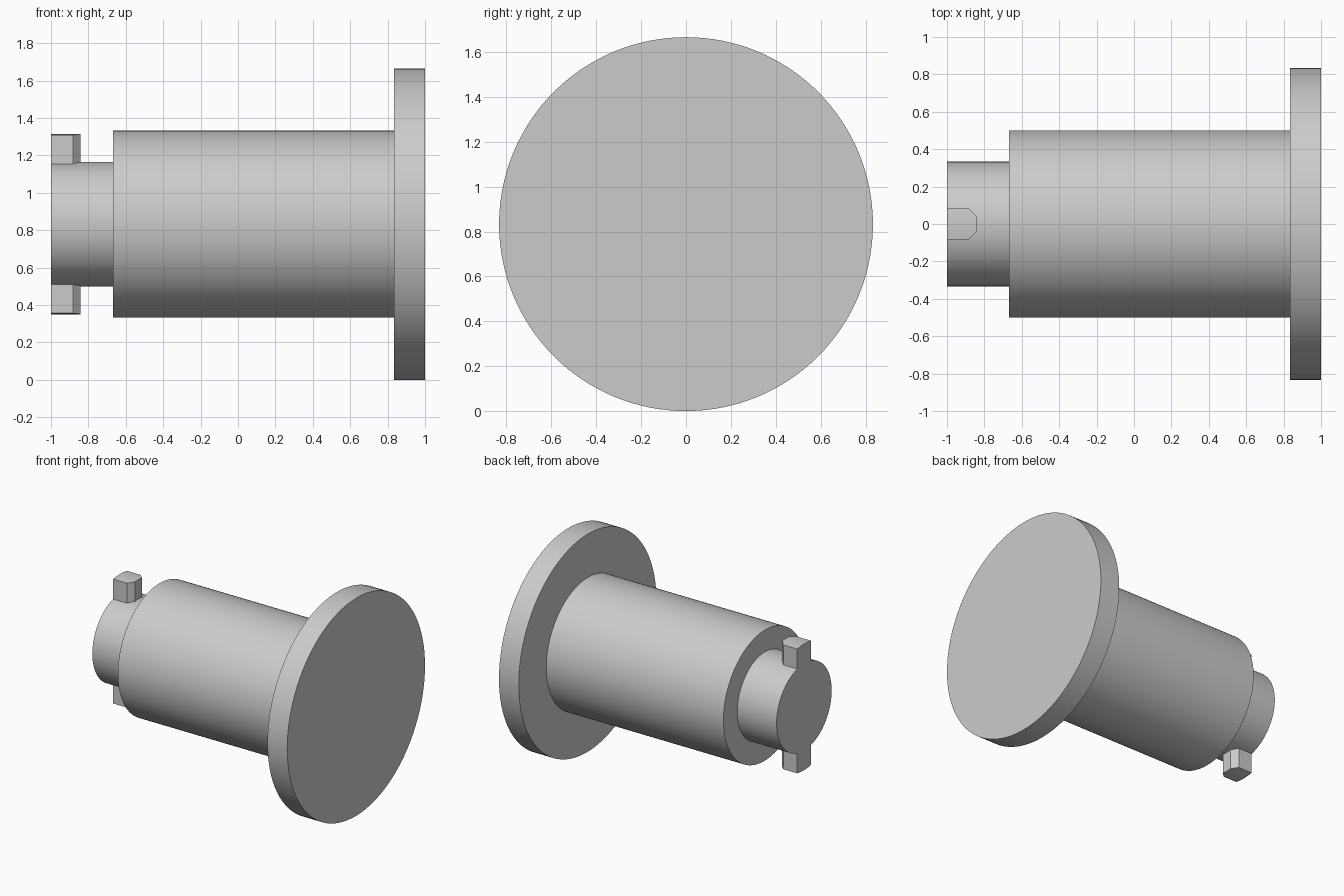
import bpy, bmesh, math
from mathutils import Vector, Matrix

cube = bpy.data.objects.get("Cube")
if cube:
    bpy.data.objects.remove(cube, do_unlink=True)

AXIS_Z = 0.833
NECK_R = 0.333
LUG_R = 0.483
SEGMENTS = 128

grey = bpy.data.materials.new("plain grey")
grey.use_nodes = True
color = (0.6, 0.6, 0.6, 1)
grey.diffuse_color = color
grey.node_tree.nodes["Principled BSDF"].inputs["Base Color"].default_value = color


def finish(bm, name):
    """Turn a bmesh into a smooth object sitting on the shaft axis."""
    bmesh.ops.recalc_face_normals(bm, faces=bm.faces)
    mesh = bpy.data.meshes.new(name)
    bm.to_mesh(mesh)
    bm.free()
    mesh.materials.append(grey)
    obj = bpy.data.objects.new(name, mesh)
    bpy.context.collection.objects.link(obj)
    obj.location.z = AXIS_Z
    bpy.ops.object.select_all(action='DESELECT')
    obj.select_set(True)
    bpy.context.view_layer.objects.active = obj
    bpy.ops.object.shade_smooth_by_angle(angle=math.radians(30))
    return obj


def turned_shaft():
    """Neck, barrel and flange turned from one stepped profile of (x, radius)."""
    profile = [(-1, NECK_R), (-0.667, NECK_R), (-0.667, 0.5),
               (0.833, 0.5), (0.833, 0.833), (1, 0.833)]
    bm = bmesh.new()
    rings = []
    for x, r in profile:
        ring = []
        for i in range(SEGMENTS):
            a = math.tau * i / SEGMENTS
            ring.append(bm.verts.new((x, r * math.sin(a), r * math.cos(a))))
        rings.append(ring)
    for a, b in zip(rings, rings[1:]):
        for i in range(SEGMENTS):
            j = (i + 1) % SEGMENTS
            bm.faces.new((a[i], a[j], b[j], b[i]))
    bm.faces.new(rings[0])
    bm.faces.new(rings[-1])
    return finish(bm, "flanged_shaft")


def lug(name, side):
    """Key with chamfered inner corners, curved to match the neck."""
    half, flat, tip, shoulder = 0.083, 0.042, -0.843, -0.883
    bm = bmesh.new()
    slices = []
    for y in (-half, -flat, 0, flat, half):
        end = shoulder if abs(y) == half else tip
        slices.append([bm.verts.new((x, y, side * math.sqrt(r * r - y * y)))
                       for x, r in ((-1, NECK_R), (end, NECK_R),
                                    (end, LUG_R), (-1, LUG_R))])
    for a, b in zip(slices, slices[1:]):
        for i in range(4):
            j = (i + 1) % 4
            bm.faces.new((a[i], a[j], b[j], b[i]))
    bm.faces.new(slices[0])
    bm.faces.new(slices[-1])
    return finish(bm, name)


turned_shaft()
lug("upper_lug", 1)
lug("lower_lug", -1)
